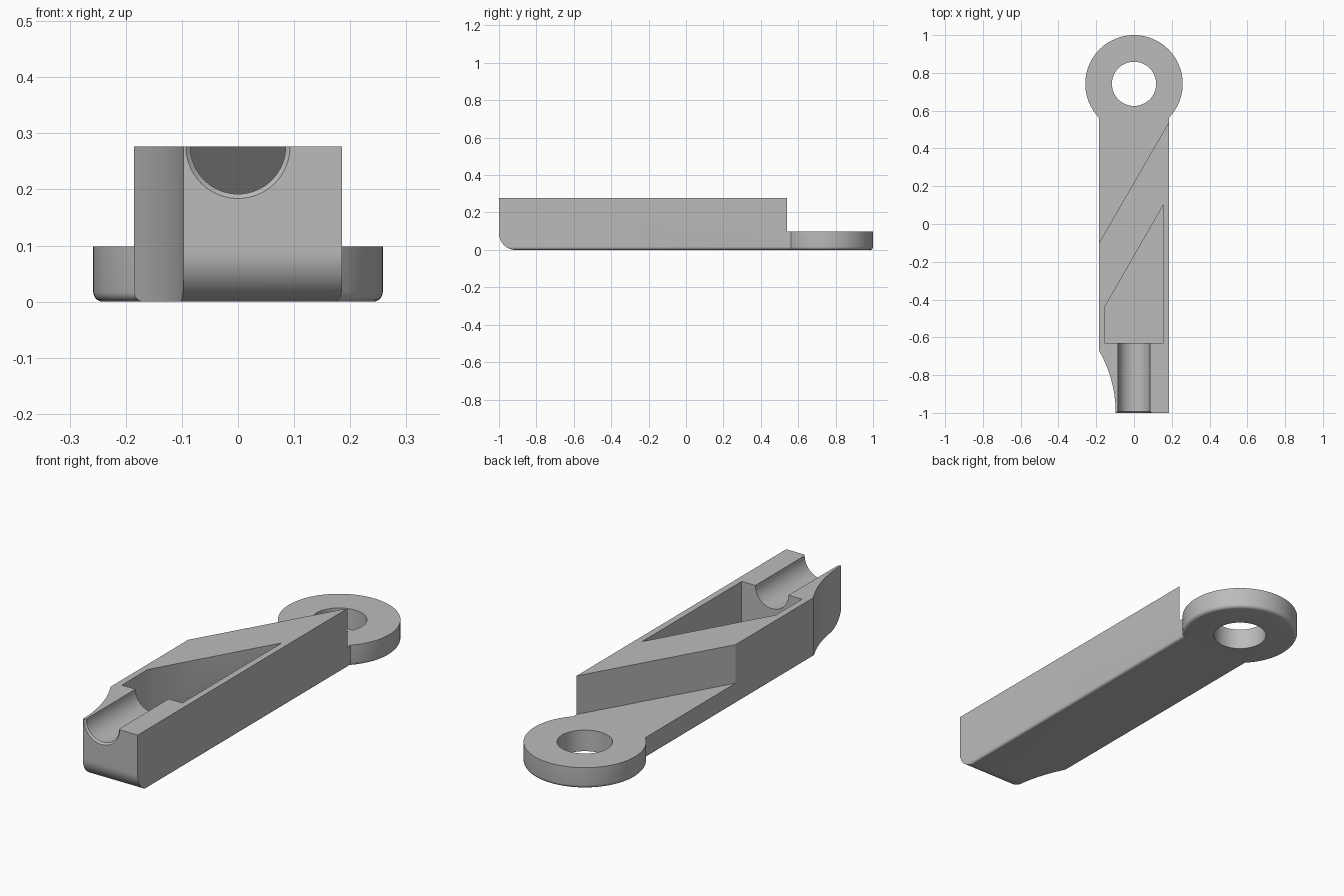
import bpy, bmesh, math
from mathutils import Vector

if "Cube" in bpy.data.objects:
    bpy.data.objects.remove(bpy.data.objects["Cube"], do_unlink=True)

grey = bpy.data.materials.new("mid grey")
grey.use_nodes = True
grey.diffuse_color = (0.5, 0.5, 0.5, 1)
grey.node_tree.nodes["Principled BSDF"].inputs["Base Color"].default_value = (0.5, 0.5, 0.5, 1)

HALF_W, TOP, PLATE = 0.185, 0.277, 0.098
RING_Y, RING_R, HOLE_R = 0.742, 0.258, 0.117
SIDE_FILLET, NOSE_FILLET = 0.017, 0.09


def arc(cx, cy, r, start, end, n):
    angles = [math.radians(start + (end - start) * i / n) for i in range(n + 1)]
    return [(cx + r * math.cos(a), cy + r * math.sin(a)) for a in angles]


def circle(cx, cy, r, n=96):
    return arc(cx, cy, r, 0, 360, n)[:-1]


def prism(name, outline, axis, low, high, end_outline=None, bottom_fillet=0):
    """Extrude a 2D outline along an axis; the end outline may differ."""
    place = {"x": lambda p, t: (t, p[0], p[1]),
             "y": lambda p, t: (p[0], t, p[1]),
             "z": lambda p, t: (p[0], p[1], t)}[axis]
    bm = bmesh.new()
    a = [bm.verts.new(place(p, low)) for p in outline]
    b = [bm.verts.new(place(p, high)) for p in end_outline or outline]
    bm.faces.new(a)
    bm.faces.new(b)
    for i in range(len(a)):
        j = (i + 1) % len(a)
        bm.faces.new((a[i], a[j], b[j], b[i]))
    bmesh.ops.recalc_face_normals(bm, faces=bm.faces)
    if bottom_fillet:
        rim = [e for e in bm.edges if all(v in a for v in e.verts)]
        bmesh.ops.bevel(bm, geom=rim, offset=bottom_fillet, segments=5,
                        profile=0.5, affect="EDGES")
    mesh = bpy.data.meshes.new(name)
    bm.to_mesh(mesh)
    bm.free()
    mesh.materials.append(grey)
    obj = bpy.data.objects.new(name, mesh)
    bpy.context.collection.objects.link(obj)
    return obj


def combine(target, tool, operation):
    mod = target.modifiers.new(operation, "BOOLEAN")
    mod.operation, mod.object, mod.solver = operation, tool, "EXACT"
    bpy.context.view_layer.objects.active = target
    bpy.ops.object.modifier_apply(modifier=mod.name)
    bpy.data.objects.remove(tool, do_unlink=True)


# Bar with rounded lower side edges
f = SIDE_FILLET
section = ([(HALF_W, TOP), (-HALF_W, TOP)]
           + arc(-HALF_W + f, f, f, 180, 270, 6)
           + arc(HALF_W - f, f, f, 270, 360, 6))
body = prism("lever_arm", section, "y", -1, 0.6)

# Rounded lower nose
n = NOSE_FILLET
side = [(0.8, -0.1), (0.8, 0.4), (-1, 0.4)] + arc(-1 + n, n, n, 180, 270, 16) + [(-0.8, 0), (-0.8, -0.1)]
nose = [(-1.1, -0.1), (-1.1, n)] + arc(-1 + n, n, n, 180, 270, 16) + [(-1 + n, -0.1)]
combine(body, prism("nose_cutter", nose, "x", -0.4, 0.4), "DIFFERENCE")

# Diagonal step down to the thin plate
slope = (0.54 + 0.1) / (2 * HALF_W)
step = [(x, 0.22 + slope * x) for x in (-0.4, 0.4)] + [(0.4, 1.2), (-0.4, 1.2)]
combine(body, prism("step_cutter", step, "z", PLATE, 0.5), "DIFFERENCE")

# Deep pocket with a slanted back wall
pocket = [(-0.155, -0.63), (0.155, -0.63), (0.155, 0.1), (-0.155, -0.44)]
combine(body, prism("pocket_cutter", pocket, "z", 0.03, 0.5), "DIFFERENCE")

# Half-round channel and its flared mouth
channel_r = 0.085
combine(body, prism("channel_cutter", circle(0, TOP, channel_r, 64), "y", -1.1, -0.6), "DIFFERENCE")
combine(body, prism("mouth_cutter", circle(0, TOP, channel_r + 0.016, 64), "y", -1.008, -0.992,
                    circle(0, TOP, channel_r, 64)), "DIFFERENCE")

# Concave scoop at the front corner
combine(body, prism("scoop_cutter", circle(-0.757, -1, 0.66, 160), "z", -0.1, 0.5), "DIFFERENCE")

# Ring at the back end
combine(body, prism("ring", circle(0, RING_Y, RING_R), "z", 0, PLATE,
                    bottom_fillet=SIDE_FILLET), "UNION")
combine(body, prism("hole_cutter", circle(0, RING_Y, HOLE_R), "z", -0.1, 0.5), "DIFFERENCE")

# Smooth curved faces, keep hard edges
bpy.ops.object.select_all(action="DESELECT")
body.select_set(True)
bpy.context.view_layer.objects.active = body
bpy.ops.object.shade_smooth_by_angle(angle=math.radians(30))
